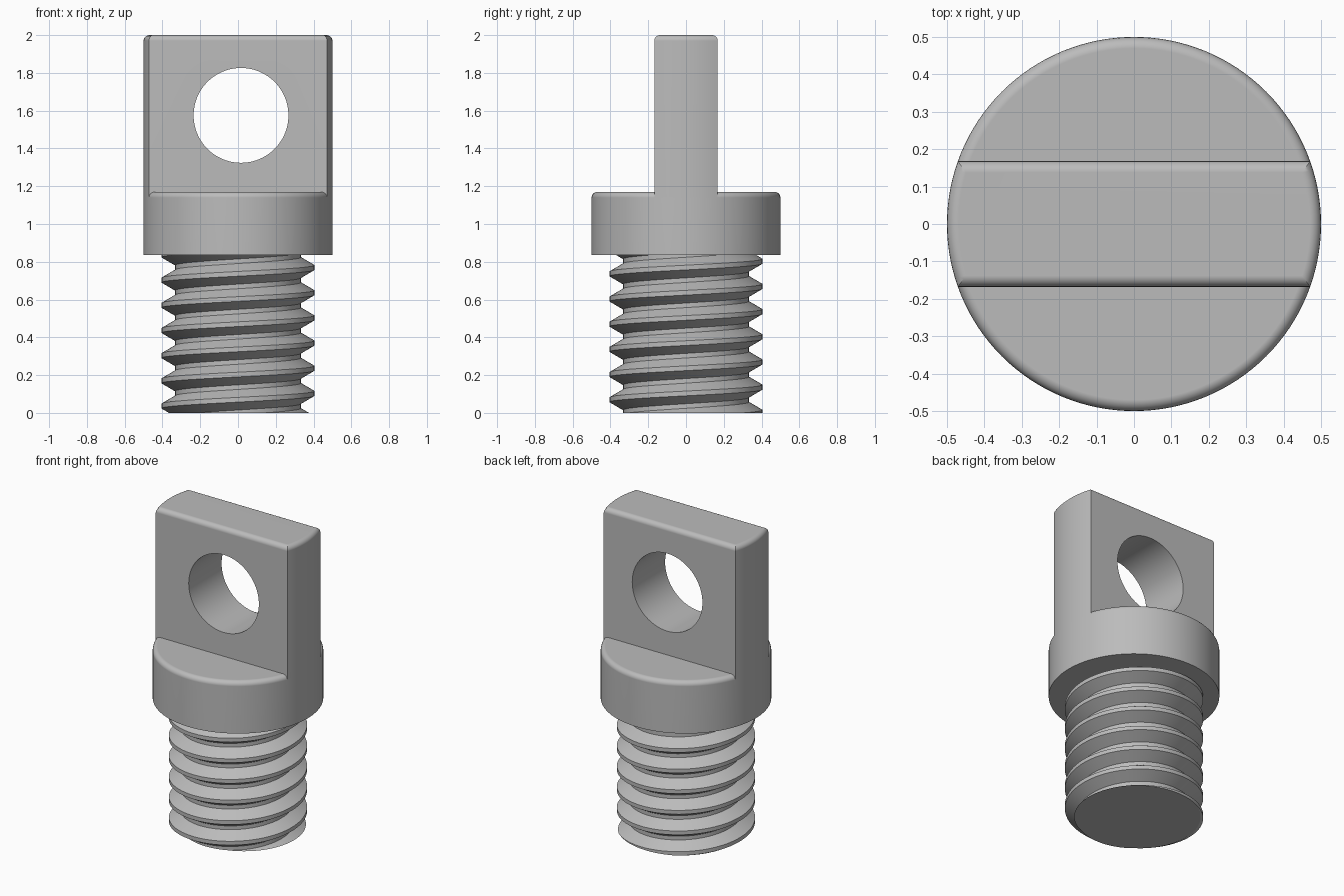
import bpy
import bmesh
from math import asin, cos, sin, pi, radians, tau
from mathutils import Vector

default = bpy.data.objects.get("Cube")
if default:
    bpy.data.objects.remove(default, do_unlink=True)

# Main sizes
RADIUS = 0.5
HALF_THICK = 0.168
COLLAR_BOTTOM, COLLAR_TOP, TOP = 0.835, 1.17, 2.0
FILLET = 0.03
ROOT, CREST, PITCH = 0.333, 0.405, 0.1333
CREST_FLAT, FLANK = 0.025, 0.042
CREST_HEIGHT = 0.103  # height of the lowest crest on the +x side

grey = bpy.data.materials.new("plain grey")
grey.use_nodes = True
colour = (0.5, 0.5, 0.5, 1)
grey.diffuse_color = colour
grey.node_tree.nodes["Principled BSDF"].inputs["Base Color"].default_value = colour


def make_object(name, bm):
    bmesh.ops.recalc_face_normals(bm, faces=bm.faces[:])
    mesh = bpy.data.meshes.new(name)
    bm.to_mesh(mesh)
    bm.free()
    obj = bpy.data.objects.new(name, mesh)
    bpy.context.collection.objects.link(obj)
    mesh.materials.append(grey)
    return obj


def activate(obj):
    bpy.ops.object.select_all(action="DESELECT")
    obj.select_set(True)
    bpy.context.view_layer.objects.active = obj


def finish(obj):
    activate(obj)
    bpy.ops.object.shade_smooth_by_angle(angle=radians(30))
    normals = obj.modifiers.new("clean_shading", "WEIGHTED_NORMAL")
    normals.keep_sharp = True


def arc(start, end, steps):
    angles = [start + (end - start) * i / steps for i in range(steps + 1)]
    return [(RADIUS * cos(a), RADIUS * sin(a)) for a in angles]


def filleted_prism(name, outline, bottom, top):
    """Extrude an outline upwards and round its top rim."""
    bm = bmesh.new()
    base = bm.faces.new([bm.verts.new((x, y, bottom)) for x, y in outline])
    extruded = bmesh.ops.extrude_face_region(bm, geom=[base], use_keep_orig=True)
    raised = [v for v in extruded["geom"] if isinstance(v, bmesh.types.BMVert)]
    bmesh.ops.translate(bm, verts=raised, vec=(0, 0, top - bottom))
    bmesh.ops.recalc_face_normals(bm, faces=bm.faces[:])
    rim = [e for e in bm.edges if all(v.co.z > top - 1e-4 for v in e.verts)]
    bmesh.ops.bevel(bm, geom=rim, offset=FILLET, offset_type="OFFSET",
                    segments=5, profile=0.5, affect="EDGES")
    return make_object(name, bm)


# Round collar
collar = filleted_prism("collar", arc(0, tau, 128)[:-1], COLLAR_BOTTOM, COLLAR_TOP)
finish(collar)

# Flat tab with curved ends that follow the collar
half = asin(HALF_THICK / RADIUS)
tab = filleted_prism("eye_tab", arc(-half, half, 14) + arc(pi - half, pi + half, 14),
                     COLLAR_TOP - FILLET, TOP)

# Round hole through the tab
bpy.ops.mesh.primitive_cylinder_add(vertices=96, radius=0.251, depth=1,
                                    location=(0.016, 0, 1.575), rotation=(pi / 2, 0, 0))
cutter = bpy.context.object
cutter.name = "hole_cutter"
cutter.hide_render = True
cutter.data.materials.append(grey)
hole = tab.modifiers.new("hole", "BOOLEAN")
hole.operation = "DIFFERENCE"
hole.solver = "EXACT"
hole.object = cutter
activate(tab)
bpy.ops.object.modifier_apply(modifier=hole.name)
bpy.data.objects.remove(cutter, do_unlink=True)
finish(tab)

# Threaded shank: a right-hand helical surface, trimmed flat at both ends
SEGMENTS = 96
crest_half = CREST_FLAT / 2
profile = [(ROOT, -crest_half - FLANK), (CREST, -crest_half),
           (CREST, crest_half), (ROOT, crest_half + FLANK)]
bm = bmesh.new()
strips = []
for step in range(SEGMENTS + 1):
    a = tau * step / SEGMENTS
    strips.append([
        bm.verts.new((r * cos(a), r * sin(a),
                      CREST_HEIGHT + PITCH * (turn + step / SEGMENTS) + dz))
        for turn in range(-3, 8) for r, dz in profile])
for near, far in zip(strips, strips[1:]):
    for i in range(len(near) - 1):
        bm.faces.new((near[i], far[i], far[i + 1], near[i + 1]))
bmesh.ops.remove_doubles(bm, verts=bm.verts[:], dist=1e-4)
for height, direction in ((0, -1), (COLLAR_BOTTOM + 0.01, 1)):
    geom = bm.verts[:] + bm.edges[:] + bm.faces[:]
    cut = bmesh.ops.bisect_plane(bm, geom=geom, plane_co=Vector((0, 0, height)),
                                 plane_no=Vector((0, 0, direction)), clear_outer=True)
    rim = [e for e in cut["geom_cut"] if isinstance(e, bmesh.types.BMEdge)]
    bmesh.ops.edgenet_fill(bm, edges=rim)
shank = make_object("threaded_shank", bm)
finish(shank)
